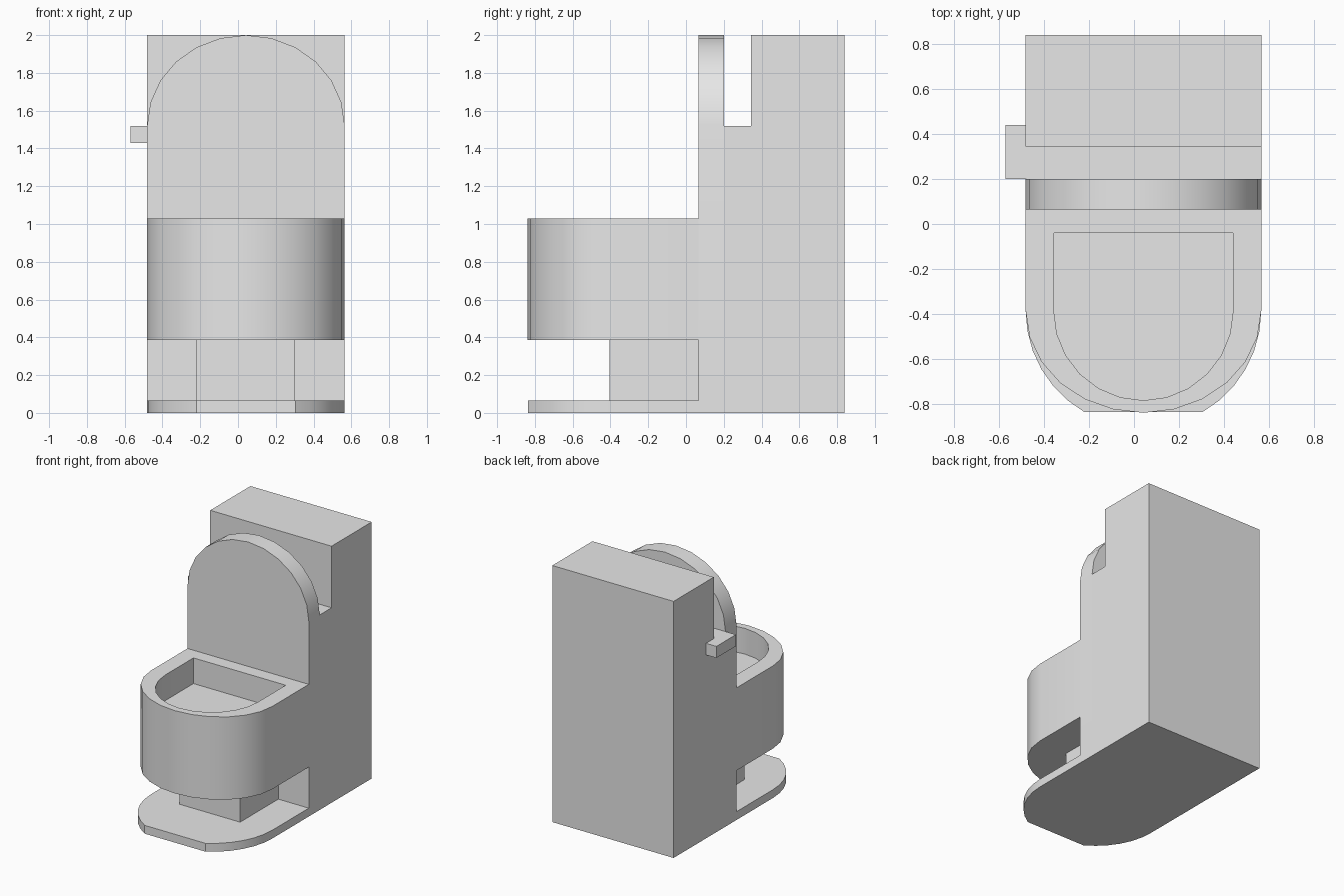
import bpy, bmesh, math

if "Cube" in bpy.data.objects:
    bpy.data.objects.remove(bpy.data.objects["Cube"])

CX = 0.042      # centre line of the body
HW = 0.523      # half width of the body

porcelain = bpy.data.materials.new("light_grey")
porcelain.diffuse_color = (0.8, 0.8, 0.8, 1)
porcelain.use_nodes = True
porcelain.node_tree.nodes["Principled BSDF"].inputs["Base Color"].default_value = porcelain.diffuse_color


def finish(name, bm, smooth=False):
    bmesh.ops.recalc_face_normals(bm, faces=bm.faces)
    mesh = bpy.data.meshes.new(name)
    bm.to_mesh(mesh)
    bm.free()
    mesh.materials.append(porcelain)
    ob = bpy.data.objects.new(name, mesh)
    bpy.context.collection.objects.link(ob)
    if smooth:
        bpy.ops.object.select_all(action='DESELECT')
        ob.select_set(True)
        bpy.context.view_layer.objects.active = ob
        bpy.ops.object.shade_smooth_by_angle(angle=math.radians(30))
    return ob


def prism(name, points, offset, smooth=False):
    """Extrude a closed outline of 3D points along an offset."""
    bm = bmesh.new()
    face = bm.faces.new([bm.verts.new(p) for p in points])
    new = bmesh.ops.extrude_face_region(bm, geom=[face])["geom"]
    bmesh.ops.translate(bm, vec=offset,
                        verts=[v for v in new if isinstance(v, bmesh.types.BMVert)])
    return finish(name, bm, smooth)


def box(name, x0, x1, y0, y1, z0, z1):
    return prism(name, [(x0, y0, z0), (x1, y0, z0), (x1, y1, z0), (x0, y1, z0)],
                 (0, 0, z1 - z0))


def d_outline(hw, back, start, radius, angles):
    """D shape: straight from back to start, then an elliptical end."""
    arc = [(CX + hw * math.cos(math.radians(a)),
            start + radius * math.sin(math.radians(a))) for a in angles]
    return [(CX + hw, back)] + arc + [(CX - hw, back)]


ARC = range(0, 181, 15)

# Tank and body: stepped side profile across the full width
side = [(0.2, 0), (0.84, 0), (0.84, 2), (0.345, 2), (0.345, 1.52), (0.2, 1.52)]
prism("tank_body", [(CX - HW, y, z) for y, z in side], (2 * HW, 0, 0))

# Raised lid with the rounded top, running down to the floor plate
lid = d_outline(HW, 0, 1.52, 0.48, ARC)
prism("raised_lid", [(x, 0.065, z) for x, z in lid], (0, 0.135, 0), True)

# Bowl: outer wall, rim, inner wall and basin floor
bm = bmesh.new()
outer = d_outline(HW, 0.065, -0.385, -0.453, ARC)
inner = d_outline(0.398, -0.04, -0.385, -0.398, ARC)
rings = [[bm.verts.new((x, y, z)) for x, y in pts]
         for pts, z in ((outer, 0.385), (outer, 1.03), (inner, 1.03), (inner, 0.83))]
n = len(outer)
for a, b in zip(rings, rings[1:]):
    for i in range(n):
        j = (i + 1) % n
        bm.faces.new((a[i], a[j], b[j], b[i]))
bm.faces.new(rings[0])
bm.faces.new(rings[-1])
finish("bowl", bm, True)

# Pedestal under the bowl
box("pedestal", -0.22, 0.302, -0.405, 0.065, 0.065, 0.385)

# Floor plate: round end cut off flat at the front
cut = [*range(0, 61, 10), *range(120, 181, 10)]
plate = d_outline(HW, 0.065, -0.385, -0.52, cut)
prism("floor_plate", [(x, y, 0) for x, y in plate], (0, 0, 0.065), True)

# Flush handle on the left
box("flush_handle", -0.57, CX - HW, 0.2, 0.44, 1.43, 1.52)
